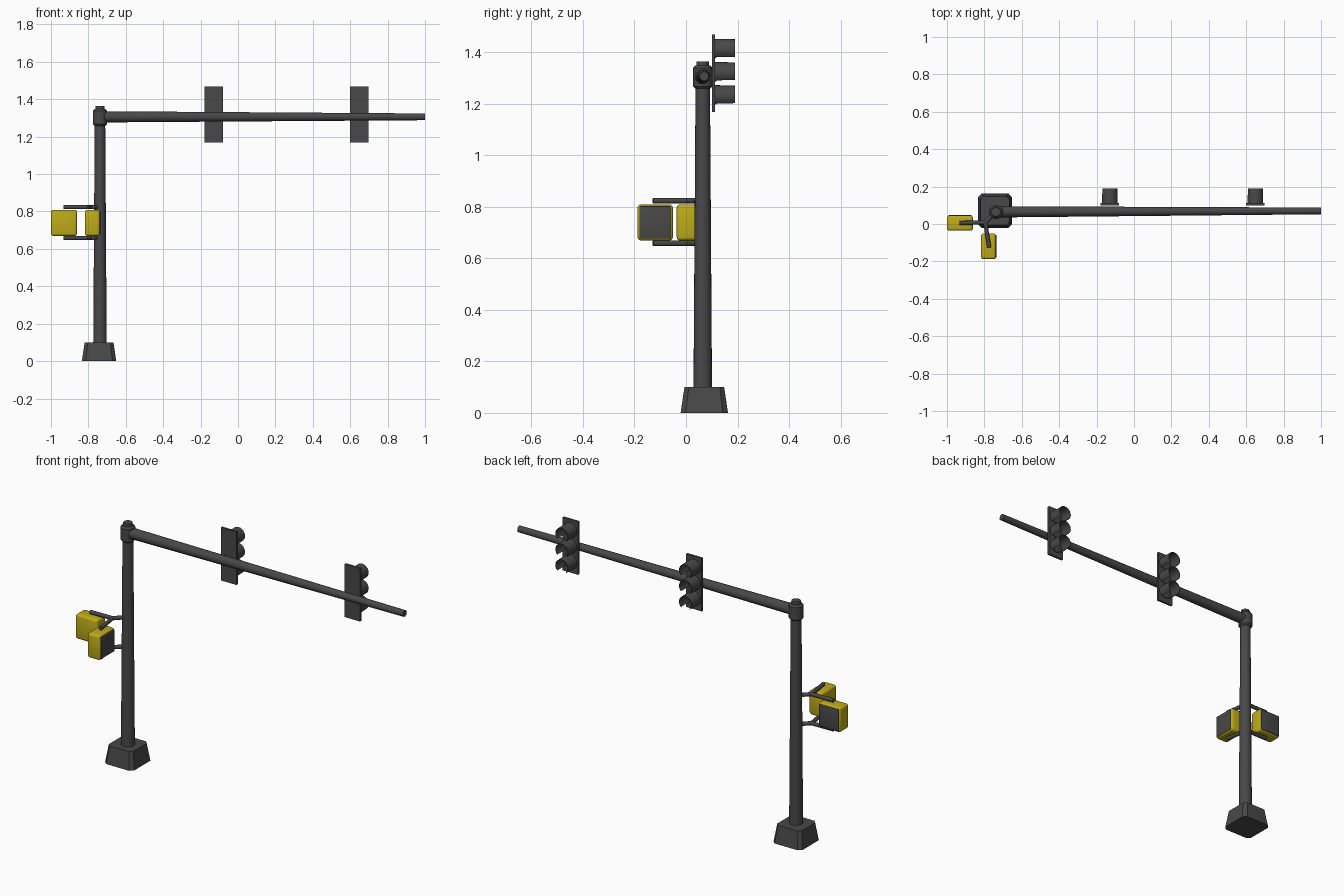
import bpy, bmesh, math
from mathutils import Vector

if "Cube" in bpy.data.objects:
    bpy.data.objects.remove(bpy.data.objects["Cube"])


def material(name, rgb):
    m = bpy.data.materials.new(name)
    m.diffuse_color = (*rgb, 1)
    m.use_nodes = True
    m.node_tree.nodes["Principled BSDF"].inputs["Base Color"].default_value = m.diffuse_color
    return m


GREY = material("dark grey metal", (0.065, 0.065, 0.065))
YELLOW = material("signal yellow", (0.52, 0.41, 0.01))


def finish(bm, name, mat, smooth=True):
    bmesh.ops.recalc_face_normals(bm, faces=bm.faces[:])
    me = bpy.data.meshes.new(name)
    bm.to_mesh(me)
    bm.free()
    me.materials.append(mat)
    ob = bpy.data.objects.new(name, me)
    bpy.context.collection.objects.link(ob)
    if smooth:
        bpy.ops.object.select_all(action='DESELECT')
        bpy.context.view_layer.objects.active = ob
        ob.select_set(True)
        bpy.ops.object.shade_smooth_by_angle(angle=math.radians(35))
    return ob


def loft(name, rings, mat):
    """Join equal-length closed rings of points and cap both ends."""
    bm = bmesh.new()
    rows = [[bm.verts.new(p) for p in r] for r in rings]
    n = len(rows[0])
    for a, b in zip(rows, rows[1:]):
        for i in range(n):
            j = (i + 1) % n
            bm.faces.new((a[i], a[j], b[j], b[i]))
    bm.faces.new(rows[0])
    bm.faces.new(rows[-1])
    return finish(bm, name, mat)


def lathe(name, stations, mat, n=20):
    """Round part through stations of (centre, radius)."""
    axis = Vector(stations[-1][0]) - Vector(stations[0][0])
    q = axis.to_track_quat('Z', 'Y')
    rings = []
    for c, r in stations:
        rings.append([Vector(c) + q @ Vector((r * math.cos(t), r * math.sin(t), 0))
                      for t in (2 * math.pi * i / n for i in range(n))])
    return loft(name, rings, mat)


def box(name, lo, hi, mat, bevel=0.0):
    bm = bmesh.new()
    bmesh.ops.create_cube(bm, size=1)
    for v in bm.verts:
        v.co = [lo[k] + (v.co[k] + 0.5) * (hi[k] - lo[k]) for k in range(3)]
    if bevel:
        bmesh.ops.bevel(bm, geom=bm.edges[:], offset=bevel, segments=3,
                        profile=0.5, affect='EDGES')
    return finish(bm, name, mat, bevel > 0)


PX, PY = -0.738, 0.065


# footing: tapered block with cut corners
def octagon(h, c, z):
    pts = [(h, h - c), (h - c, h), (c - h, h), (-h, h - c),
           (-h, c - h), (c - h, -h), (h - c, -h), (h, c - h)]
    return [(-0.743 + x, 0.071 + y, z) for x, y in pts]


loft("footing", [octagon(0.092, 0.02, 0), octagon(0.077, 0.017, 0.1)], GREY)

# mast, joint and cap
lathe("mast", [((PX, PY, 0.09), 0.036), ((PX, PY, 1.28), 0.028)], GREY)
lathe("mast_joint", [((PX, PY, z), r) for z, r in
      [(1.258, 0.029), (1.267, 0.038), (1.338, 0.038), (1.348, 0.029)]], GREY)
lathe("mast_cap", [((PX, PY, 1.34), 0.025), ((PX, PY, 1.363), 0.024)], GREY)

# long horizontal arm
lathe("arm", [((PX, PY, 1.306), 0.030), ((1.0, 0.07, 1.306), 0.018)], GREY)


def visor(name, cx, cz):
    """Hood: tube open at the bottom and at the far end."""
    bm = bmesh.new()
    n, prev, first = 18, None, None
    for i in range(n + 1):
        t = math.radians(-45 + 270 * i / n)
        row = [bm.verts.new((cx + r * math.cos(t), y, cz + r * math.sin(t)))
               for r, y in [(0.042, 0.108), (0.040, 0.190), (0.037, 0.190), (0.039, 0.108)]]
        if prev:
            for k in range(4):
                bm.faces.new((prev[k], prev[(k + 1) % 4], row[(k + 1) % 4], row[k]))
        first, prev = first or row, row
    bm.faces.new(first)
    bm.faces.new(prev)
    finish(bm, name, GREY)


# traffic signals: back plate with three hooded lamps
for s, cx in enumerate((-0.129, 0.649)):
    box(f"signal_plate_{s}", (cx - 0.049, 0.10, 1.168), (cx + 0.049, 0.113, 1.469), GREY)
    for k, cz in enumerate((1.41, 1.32, 1.23)):
        visor(f"visor_{s}_{k}", cx, cz)
        lathe(f"lens_{s}_{k}", [((cx, 0.108, cz), 0.036), ((cx, 0.117, cz), 0.033),
                                ((cx, 0.121, cz), 0.018)], GREY)

# pedestrian signals: yellow cases with a dark face
Z0, Z1 = 0.669, 0.809
box("walk_case_left", (-1.0, -0.036, Z0), (-0.861, 0.045, Z1), YELLOW, 0.013)
box("walk_face_left", (-0.993, 0.039, Z0 + 0.007), (-0.868, 0.0475, Z1 - 0.007), GREY, 0.004)
box("walk_case_front", (-0.818, -0.188, Z0), (-0.738, -0.051, Z1), YELLOW, 0.013)
box("walk_face_front", (-0.744, -0.181, Z0 + 0.007), (-0.7355, -0.058, Z1 - 0.007), GREY, 0.004)

# forked brackets above and below the cases
for tag, z in (("upper", 0.823), ("lower", 0.658)):
    fork = (-0.795, 0.008, z)
    for part, end in (("stem", (PX, PY, z)), ("left", (-0.932, 0.006, z)),
                      ("front", (-0.774, -0.128, z))):
        lathe(f"{tag}_bracket_{part}", [(fork, 0.011), (end, 0.011)], GREY, 12)
